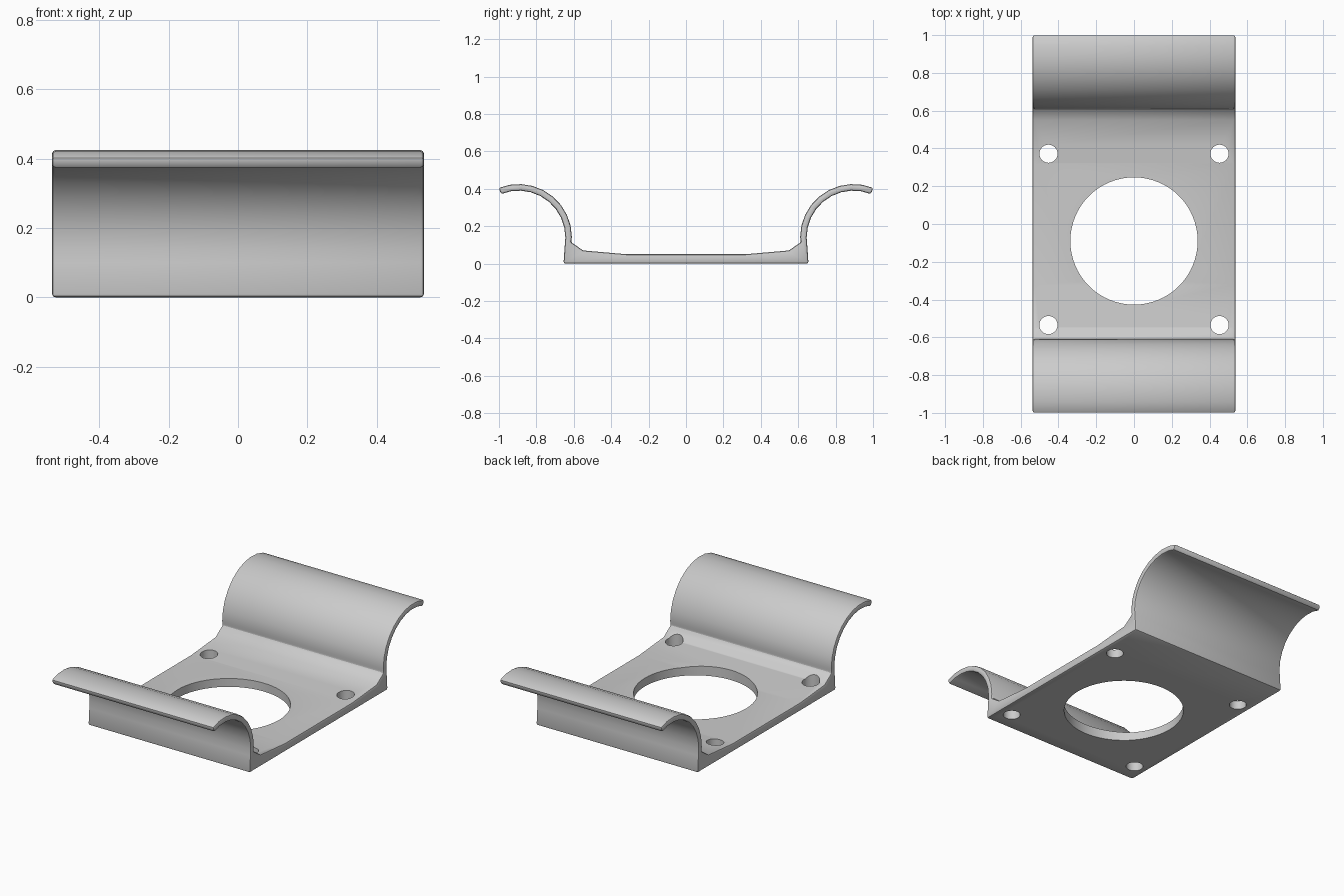
import bpy, bmesh
from math import radians, sin, cos

cube = bpy.data.objects.get("Cube")
if cube:
    bpy.data.objects.remove(cube, do_unlink=True)

HALF_WIDTH = 0.537

# One matte grey for the whole bracket
grey = bpy.data.materials.new("light grey")
grey.use_nodes = True
grey.diffuse_color = (0.6, 0.6, 0.6, 1)
grey.node_tree.nodes["Principled BSDF"].inputs["Base Color"].default_value = (0.6, 0.6, 0.6, 1)


def arc(radius, start, end, steps):
    """Points of a wing curve in the y-z plane."""
    angles = [radians(start + (end - start) * i / steps) for i in range(steps + 1)]
    return [(0.895 + radius * cos(a), 0.14 + radius * sin(a)) for a in angles]


# Half section: base underside, outer wall, curled wing, inner ramp, floor
half = [(0.655, 0.0), (0.648, 0.1)]
half += arc(0.25, 180, 68, 9)
half += arc(0.285, 68, 180, 9)
half += [(0.615, 0.115), (0.55, 0.07), (0.32, 0.05)]
section = half + [(-y, z) for y, z in reversed(half)]

# Extrude the section across the width
bm = bmesh.new()
face = bm.faces.new([bm.verts.new((-HALF_WIDTH, y, z)) for y, z in section])
extruded = bmesh.ops.extrude_face_region(bm, geom=[face])
bmesh.ops.translate(bm, vec=(2 * HALF_WIDTH, 0, 0),
                    verts=[v for v in extruded["geom"] if isinstance(v, bmesh.types.BMVert)])
bmesh.ops.recalc_face_normals(bm, faces=bm.faces)
mesh = bpy.data.meshes.new("bracket")
bm.to_mesh(mesh)
bm.free()
mesh.materials.append(grey)
bracket = bpy.data.objects.new("bracket", mesh)
bpy.context.collection.objects.link(bracket)

# Softened rim
bevel = bracket.modifiers.new("rim", "BEVEL")
bevel.width = 0.01
bevel.segments = 2
bevel.limit_method = "ANGLE"
bevel.angle_limit = radians(50)


def drill(name, x, y, radius, sides):
    """Cut a round hole through the base."""
    bpy.ops.mesh.primitive_cylinder_add(vertices=sides, radius=radius, depth=0.5, location=(x, y, 0))
    cutter = bpy.context.object
    cutter.name = name
    cutter.data.materials.append(grey)
    cutter.hide_render = True
    cutter.hide_set(True)
    cut = bracket.modifiers.new(name, "BOOLEAN")
    cut.operation = "DIFFERENCE"
    cut.solver = "EXACT"
    cut.object = cutter


# Central opening and four screw holes
drill("central_opening_cutter", 0, -0.09, 0.337, 64)
for x in (-0.453, 0.453):
    for y in (-0.535, 0.372):
        drill("screw_hole_cutter", x, y, 0.048, 32)

# Smooth shading with crisp corners
bpy.ops.object.select_all(action="DESELECT")
bracket.select_set(True)
bpy.context.view_layer.objects.active = bracket
for modifier in list(bracket.modifiers):
    bpy.ops.object.modifier_apply(modifier=modifier.name)
for helper in [o for o in bpy.data.objects if "cutter" in o.name]:
    bpy.data.objects.remove(helper, do_unlink=True)
bpy.ops.object.shade_smooth_by_angle(angle=radians(30))
